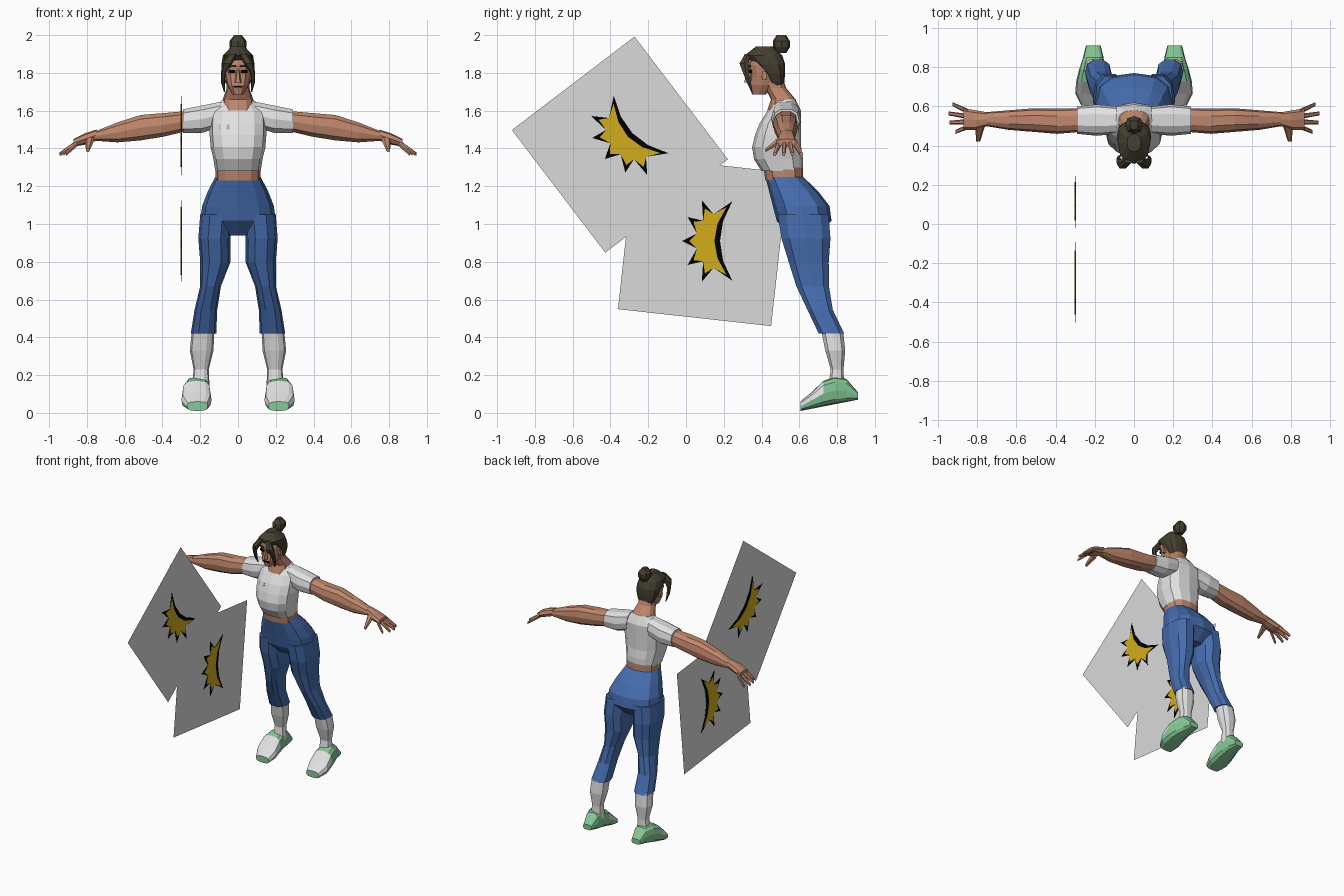
import bpy, bmesh
from math import sin, cos, pi, radians, copysign

cube = bpy.data.objects.get("Cube")
if cube:
    bpy.data.objects.remove(cube)


def material(name, *rgb):
    mat = bpy.data.materials.new(name)
    mat.use_nodes = True
    mat.diffuse_color = (*rgb, 1)
    mat.node_tree.nodes["Principled BSDF"].inputs["Base Color"].default_value = (*rgb, 1)
    return mat


skin = material("skin", .52, .24, .15)
white = material("white cloth", .75, .75, .75)
denim = material("blue cloth", .06, .15, .42)
green = material("green", .24, .58, .31)
hair_dark = material("dark hair", .06, .05, .03)
board_gray = material("board gray", .7, .7, .7)
yellow = material("yellow", .65, .42, .01)
black = material("black", 0, 0, 0)


def finish(name, bm, mats, mirrored=False, thickness=0):
    mesh = bpy.data.meshes.new(name)
    bm.to_mesh(mesh)
    bm.free()
    for mat in mats:
        mesh.materials.append(mat)
    obj = bpy.data.objects.new(name, mesh)
    bpy.context.collection.objects.link(obj)
    if mirrored:
        obj.modifiers.new("Mirror", "MIRROR").use_mirror_merge = False
    if thickness:
        solid = obj.modifiers.new("Thickness", "SOLIDIFY")
        solid.thickness, solid.offset = thickness, 0
    return obj


def ring_point(axis, t, row, angle, power):
    """A point of a squarish oval; row is (half width, low, high) or two low-high pairs."""
    *across, low, high = row
    left, right = across if len(across) == 2 else (-across[0], across[0])
    c, s = cos(angle), sin(angle)
    a = (left + right) / 2 + (right - left) / 2 * copysign(abs(c) ** power, c)
    b = (low + high) / 2 + (high - low) / 2 * copysign(abs(s) ** power, s)
    return {"x": (t, a, b), "y": (a, t, b), "z": (a, b, t)}[axis]


def loft(name, axis, start, end, rows, mats, mirrored=False, sides=12, power=.8, rule=None):
    """Skin evenly spaced oval rings between two positions on an axis."""
    bm = bmesh.new()
    loops = []
    for k, row in enumerate(rows):
        t = start + (end - start) * k / (len(rows) - 1)
        loops.append([bm.verts.new(ring_point(axis, t, row, 2 * pi * i / sides, power))
                      for i in range(sides)])
    for low, high in zip(loops, loops[1:]):
        for i in range(sides):
            j = (i + 1) % sides
            bm.faces.new((low[i], low[j], high[j], high[i]))
    bm.faces.new(loops[0])
    bm.faces.new(loops[-1])
    bmesh.ops.recalc_face_normals(bm, faces=bm.faces[:])
    if rule:
        for face in bm.faces:
            face.material_index = rule(face.calc_center_median())
    return finish(name, bm, mats, mirrored)


def plate(name, points, mat, thickness=0, mirrored=False):
    bm = bmesh.new()
    bm.faces.new([bm.verts.new(p) for p in points])
    return finish(name, bm, [mat], mirrored, thickness)


def front_patch(name, left, right, bottom, top, front, mat, mirrored=False, tilt=0):
    """A thin plate that follows the curve of the face or chest."""
    outline = [(left, bottom), (right, bottom), (right, top), (left, top)]
    points = [(x, front + .3 * abs(x) + tilt * (z - bottom), z) for x, z in outline]
    return plate(name, points, mat, .008, mirrored)


# Torso
loft("shirt", "z", 1.28, 1.66, [
    (.12, .4, .62), (.13, .36, .62), (.145, .35, .61), (.15, .365, .61),
    (.15, .39, .61), (.145, .43, .61), (.08, .48, .58)], [white])
loft("waist", "z", 1.23, 1.3, [(.12, .42, .62), (.12, .41, .62)], [skin])
loft("neck", "z", 1.6, 1.78, [
    (.08, .43, .58), (.08, .45, .58), (.06, .42, .53), (.06, .4, .51)], [skin])
front_patch("chest_badge", -.1, -.045, 1.5, 1.525, .372, green, tilt=.4)

# Arms and hands
loft("sleeve", "x", .09, .29, [
    (.46, .6, 1.51, 1.65), (.45, .61, 1.48, 1.63), (.46, .6, 1.48, 1.61)],
    [white], True, 10)
loft("arm", "x", .27, .76, [
    (.47, .59, 1.49, 1.6), (.46, .59, 1.46, 1.59), (.47, .59, 1.44, 1.58),
    (.48, .58, 1.43, 1.54), (.5, .57, 1.44, 1.49)], [skin], True, 10)
loft("palm", "x", .75, .87, [
    (.5, .57, 1.44, 1.5), (.48, .58, 1.42, 1.48), (.48, .59, 1.41, 1.45)],
    [skin], True, 8)
fingers = {"index": .91, "middle": .94, "ring": .945, "little": .925}
for i, (label, reach) in enumerate(fingers.items()):
    base, tip = .495 + .027 * i, .47 + .047 * i
    loft(label + "_finger", "x", .85, reach, [
        (base - .013, base + .013, 1.41, 1.45), (tip - .01, tip + .01, 1.36, 1.38)],
        [skin], True, 6)
loft("thumb", "y", .5, .42, [(.76, .81, 1.42, 1.47), (.785, .805, 1.38, 1.4)],
     [skin], True, 6)

# Hips and legs
loft("hips", "z", .94, 1.25, [
    (.06, .55, .7), (.2, .48, .77), (.19, .46, .76), (.16, .44, .7), (.12, .42, .62)],
    [denim])
loft("trouser_leg", "z", 1.05, .42, [
    (.03, .2, .48, .76), (.04, .21, .5, .77), (.04, .2, .54, .76),
    (.09, .2, .58, .76), (.11, .23, .64, .78), (.115, .25, .7, .84)], [denim], True, 10)
loft("shin", "z", .43, .13, [
    (.125, .245, .715, .835), (.13, .255, .735, .845), (.155, .235, .765, .835),
    (.15, .245, .75, .84)], [white], True, 10)


def shoe_colour(centre):
    sole_top = .05 + .2 * (centre.y - .6)
    return 1 if centre.y > .74 or centre.z < sole_top else 0


shoe_rows = [(.16, .27, .06), (.14, .3, .11), (.145, .295, .17),
             (.15, .28, .19), (.155, .26, .18), (.17, .245, .11)]
loft("shoe", "y", .605, .91,
     [(left, right, .01 + .012 * i, top) for i, (left, right, top) in enumerate(shoe_rows)],
     [white, green], True, power=.65, rule=shoe_colour)

# Head
loft("head", "z", 1.685, 1.89, [
    (.03, .35, .42), (.057, .335, .48), (.07, .34, .5), (.076, .33, .51), (.07, .34, .5)],
    [skin])
loft("nose", "z", 1.75, 1.82, [(.018, .305, .36), (.007, .325, .36)], [skin], sides=6)
loft("ear", "x", .06, .082, [(.4, .43, 1.76, 1.8), (.4, .43, 1.76, 1.81)], [skin], True, 6)
front_patch("eye", .018, .05, 1.8, 1.814, .331, black, True)
front_patch("eyebrow", .012, .055, 1.83, 1.842, .324, hair_dark, True)
front_patch("mouth", -.025, .025, 1.722, 1.731, .332, black)

# Hair
loft("hair_cap", "z", 1.7, 1.94, [
    (.035, .465, .51), (.067, .44, .52), (.083, .41, .525),
    (.088, .36, .525), (.08, .31, .51), (.035, .37, .46)], [hair_dark])
loft("hair_bun", "z", 1.905, 2, [
    (.025, .48, .53), (.045, .46, .55), (.045, .46, .55), (.02, .48, .53)],
    [hair_dark], sides=8)
loft("hair_strand", "z", 1.9, 1.7, [
    (.005, .05, .31, .34), (.03, .085, .28, .335), (.065, .09, .3, .335),
    (.07, .09, .32, .345), (.068, .075, .345, .352)], [hair_dark], True, 6)


# Two square boards, each with a painted burst
def burst(spike, inset):
    """Spikes fanned around an oval, closed by a hollow curved edge."""
    points = []
    for i in range(11):
        angle, reach = radians(100 + 16 * i), spike if i % 2 else .6
        points.append((.075 + .185 * reach * cos(angle), .24 * reach * sin(angle)))
    for t in (-1, -.5, 0, .5, 1):
        points.append((.09 + .065 * t * t - inset, (.21 - inset) * t))
    return points


def on_board(points, centre, turn):
    c, s = cos(turn), sin(turn)
    return [(-.3, centre[0] + a * c - b * s, centre[1] + a * s + b * c) for a, b in points]


half = .408
square = [(-half, -half), (half, -half), (half, half), (-half, half)]
lean = radians(-6.3)
for label, centre, turn in (("upper", (-.35, 1.42), radians(43.6)), ("lower", (.09, .91), 0)):
    plate(label + "_board", on_board(square, centre, turn + lean), board_gray)
    plate(label + "_burst_edge", on_board(burst(1, 0), centre, turn), black, .004)
    plate(label + "_burst", on_board(burst(.8, .03), centre, turn), yellow, .008)
